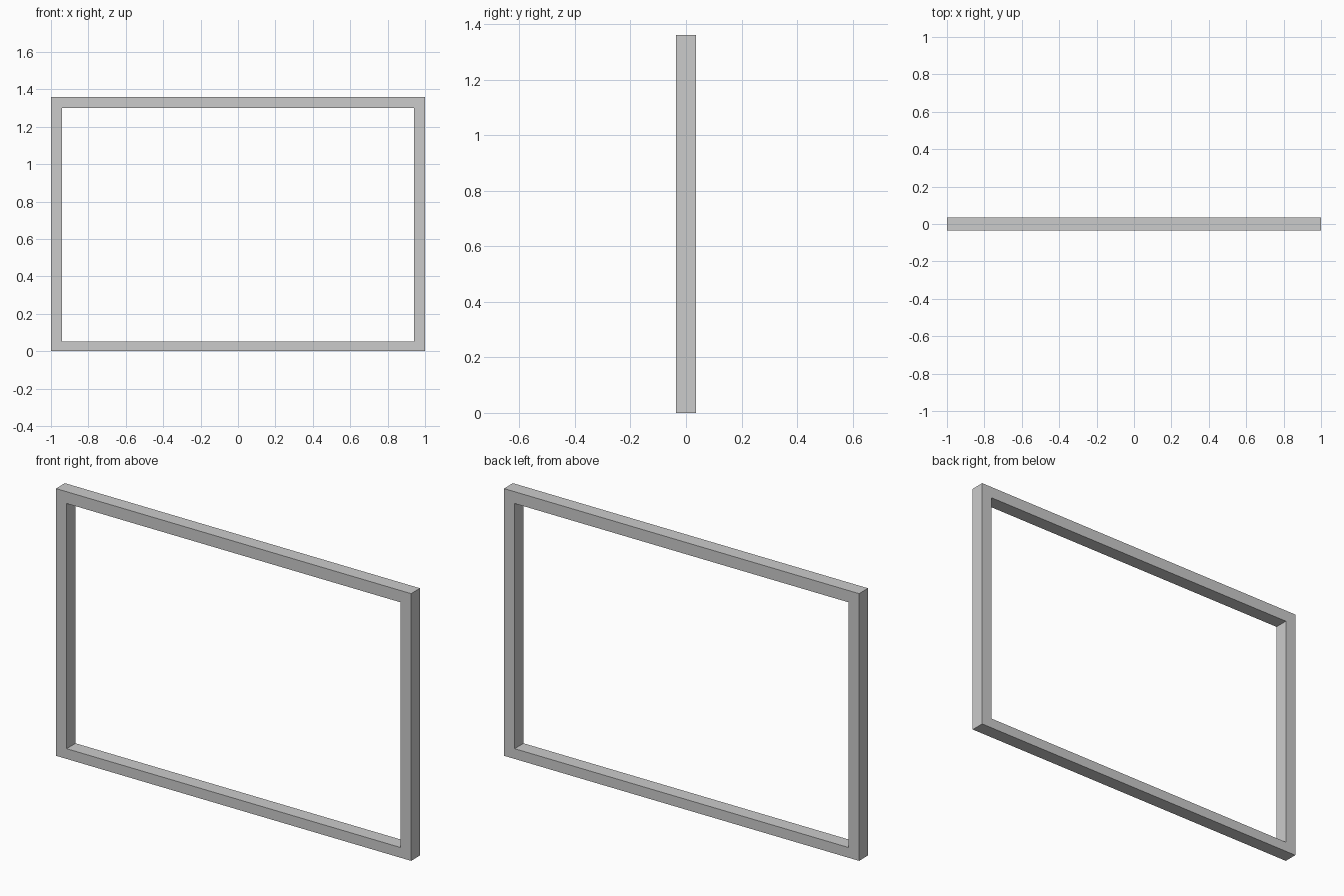
import bpy, bmesh

if "Cube" in bpy.data.objects:
    bpy.data.objects.remove(bpy.data.objects["Cube"])

W, H, D = 2.0, 1.36, 0.072           # overall width, height, depth
SIDE, TOP, BOTTOM = 0.06, 0.06, 0.052  # rail widths


def rect(bm, x, z0, z1):
    """Rectangle corners in the front plane."""
    return [bm.verts.new((px, -D / 2, pz))
            for px, pz in ((-x, z0), (x, z0), (x, z1), (-x, z1))]


# Rectangular frame: front ring of four rails, extruded to depth
bm = bmesh.new()
outer = rect(bm, W / 2, 0, H)
inner = rect(bm, W / 2 - SIDE, BOTTOM, H - TOP)
ring = []
for i in range(4):
    j = (i + 1) % 4
    ring.append(bm.faces.new((outer[i], outer[j], inner[j], inner[i])))
ext = bmesh.ops.extrude_face_region(bm, geom=ring, use_keep_orig=True)
back = [g for g in ext["geom"] if isinstance(g, bmesh.types.BMVert)]
bmesh.ops.translate(bm, verts=back, vec=(0, D, 0))
bmesh.ops.recalc_face_normals(bm, faces=bm.faces[:])

mesh = bpy.data.meshes.new("frame")
bm.to_mesh(mesh)
bm.free()
bpy.context.collection.objects.link(bpy.data.objects.new("frame", mesh))
